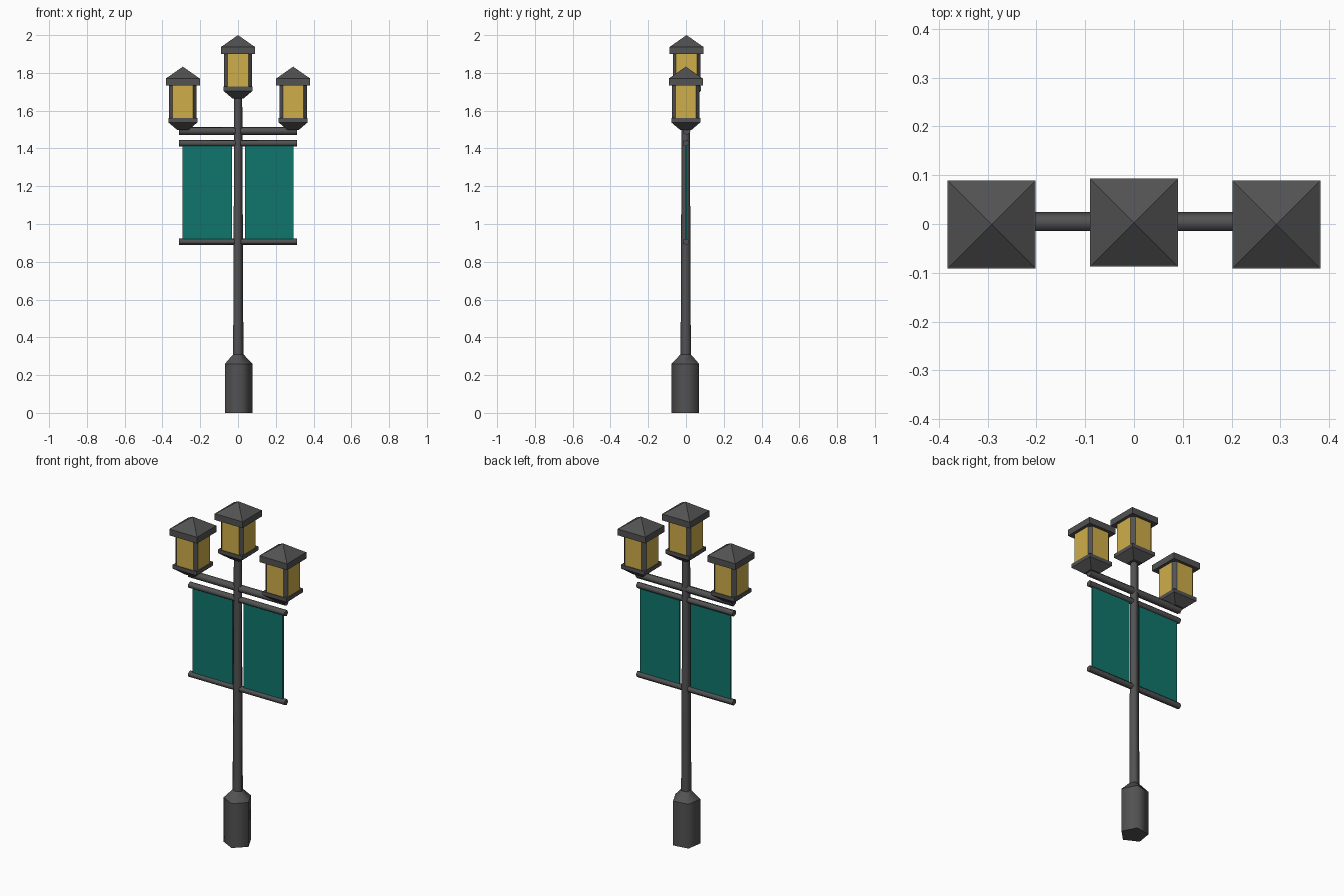
import bpy, bmesh, math
from mathutils import Matrix, Vector

if "Cube" in bpy.data.objects:
    bpy.data.objects.remove(bpy.data.objects["Cube"])


def material(name, rgb):
    m = bpy.data.materials.new(name)
    m.diffuse_color = (*rgb, 1)
    m.use_nodes = True
    m.node_tree.nodes["Principled BSDF"].inputs["Base Color"].default_value = m.diffuse_color
    return m


METAL = material("dark grey metal", (0.085, 0.085, 0.085))
GLASS = material("amber glass", (0.62, 0.42, 0.068))
CLOTH = material("teal cloth", (0.005, 0.18, 0.15))


def finish(name, bm, mats, matrix=Matrix()):
    bmesh.ops.remove_doubles(bm, verts=bm.verts, dist=1e-5)
    bmesh.ops.recalc_face_normals(bm, faces=bm.faces)
    bm.transform(matrix)
    me = bpy.data.meshes.new(name)
    bm.to_mesh(me)
    bm.free()
    for m in mats:
        me.materials.append(m)
    ob = bpy.data.objects.new(name, me)
    bpy.context.collection.objects.link(ob)
    return ob


def loft(bm, outlines):
    """Skin a stack of matching outlines and cap both ends."""
    rings = [[bm.verts.new(p) for p in o] for o in outlines]
    for a, b in zip(rings, rings[1:]):
        for i in range(len(a)):
            j = (i + 1) % len(a)
            bm.faces.new((a[i], a[j], b[j], b[i]))
    bm.faces.new(rings[0])
    bm.faces.new(rings[-1])


def five_sided(name, profile, rot, matrix=Matrix()):
    """Round-shaded five-sided post from (height, radius) pairs."""
    bm = bmesh.new()
    angles = [math.radians(rot + 72 * i) for i in range(5)]
    loft(bm, [[(r * math.cos(a), r * math.sin(a), z) for a in angles] for z, r in profile])
    for f in bm.faces:
        f.smooth = len(f.verts) == 4
    for e in bm.edges:
        if abs(e.verts[0].co.z - e.verts[1].co.z) < 1e-6:
            e.smooth = False
    return finish(name, bm, [METAL], matrix)


def square_stack(name, profile, loc):
    """Square part from (height, half width) pairs; zero makes a point."""
    bm = bmesh.new()
    corners = [(-1, -1), (1, -1), (1, 1), (-1, 1)]
    if profile[-1][1] == 0:
        tip = bm.verts.new((0, 0, profile[-1][0]))
        body = profile[:-1]
        loft(bm, [[(x * h, y * h, z) for x, y in corners] for z, h in body])
        cap = bm.faces[:] if hasattr(bm.faces, "ensure_lookup_table") else []
        top = cap[-1]
        ring = list(top.verts)
        bm.faces.remove(top)
        for i in range(4):
            bm.faces.new((ring[i], ring[(i + 1) % 4], tip))
    else:
        loft(bm, [[(x * h, y * h, z) for x, y in corners] for z, h in profile])
    return finish(name, bm, [METAL], Matrix.Translation(loc))


def lantern(prefix, loc):
    # tray with tapered underside
    square_stack(prefix + "_tray", [(0, 0.03), (0.04, 0.077), (0.062, 0.077)], loc)
    # glazed housing: square with cut corners, corners are metal
    bm = bmesh.new()
    w, c = 0.073, 0.055
    pts = [(c, -w), (w, -c), (w, c), (c, w), (-c, w), (-w, c), (-w, -c), (-c, -w)]
    loft(bm, [[(x, y, z) for x, y in pts] for z in (0.06, 0.24)])
    bm.normal_update()
    for f in bm.faces:
        f.material_index = int(max(abs(f.normal.x), abs(f.normal.y)) > 0.9)
    finish(prefix + "_housing", bm, [METAL, GLASS], Matrix.Translation(loc))
    # roof slab and pyramid
    square_stack(prefix + "_roof",
                 [(0.236, 0.09), (0.273, 0.09), (0.274, 0.087), (0.335, 0)], loc)


# post: base, collar and tapering pole
five_sided("base", [(0, 0.0776), (0.26, 0.0776), (0.31, 0.029)], -9)
five_sided("pole", [(0.30, 0.029), (1.68, 0.0225)], -9)

# crossarm and banner rods, lying along x
for name, z, r, y in (("crossarm", 1.492, 0.0215, 0.003),
                      ("upper_banner_rod", 1.428, 0.018, 0),
                      ("lower_banner_rod", 0.906, 0.018, 0)):
    lay = Matrix.Translation((0, y, z)) @ Matrix.Rotation(math.pi / 2, 4, 'Y')
    five_sided(name, [(-0.313, r), (0.313, r)], 90, lay)

# banners
for name, x0, x1 in (("left_banner", -0.293, -0.033), ("right_banner", 0.037, 0.293)):
    bm = bmesh.new()
    bmesh.ops.create_cube(bm, size=1)
    size = Matrix.Diagonal((x1 - x0, 0.01, 0.51, 1))
    finish(name, bm, [CLOTH], Matrix.Translation(((x0 + x1) / 2, 0.001, 1.167)) @ size)

# lanterns
lantern("centre_lantern", Vector((0, 0.003, 1.665)))
for side, s in (("left", -1), ("right", 1)):
    lantern(side + "_lantern", Vector((s * 0.292, -0.001, 1.498)))
